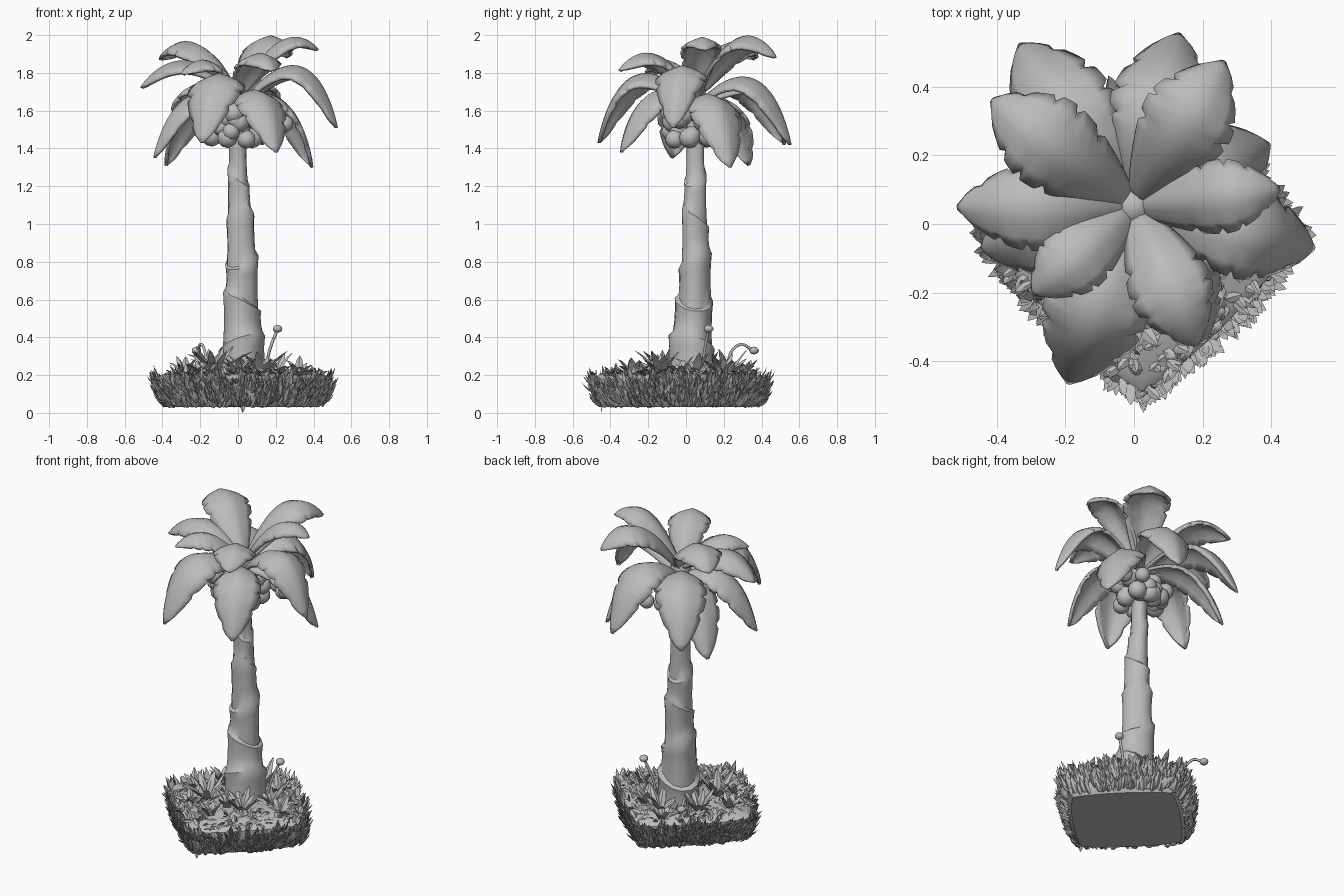
import bpy, bmesh, math, random
from mathutils import Vector

random.seed(7)
rnd = random.uniform
UP = Vector((0, 0, 1))
if bpy.data.objects.get("Cube"):
    bpy.data.objects.remove(bpy.data.objects["Cube"])

grey = bpy.data.materials.new("plain_grey")
grey.use_nodes = True
grey.diffuse_color = (0.5, 0.5, 0.5, 1)
grey.node_tree.nodes["Principled BSDF"].inputs["Base Color"].default_value = (0.5, 0.5, 0.5, 1)


def finish(bm, name, angle=40):
    bmesh.ops.recalc_face_normals(bm, faces=bm.faces[:])
    mesh = bpy.data.meshes.new(name)
    bm.to_mesh(mesh)
    bm.free()
    mesh.materials.append(grey)
    ob = bpy.data.objects.new(name, mesh)
    bpy.context.collection.objects.link(ob)
    bpy.ops.object.select_all(action='DESELECT')
    bpy.context.view_layer.objects.active = ob
    ob.select_set(True)
    bpy.ops.object.shade_smooth_by_angle(angle=math.radians(angle))
    return ob


def skin(bm, rings, closed=True):
    """Join rows of points with quads."""
    rows = [[bm.verts.new(p) for p in ring] for ring in rings]
    n = len(rows[0])
    for a, b in zip(rows, rows[1:]):
        for i in range(n if closed else n - 1):
            j = (i + 1) % n
            bm.faces.new((a[i], a[j], b[j], b[i]))
    return rows


def blade(bm, base, direction, length, width, droop=0.0, ridge=0.5):
    """Flattened three-sided spike; droop bends it down, a negative one up."""
    d = direction.normalized()
    side = d.cross(UP)
    side = side.normalized() if side.length > 0.01 else Vector((1, 0, 0))
    out = side.cross(d)

    def ring(t, w):
        c = base + d * length * t - UP * droop * length * t * t
        return [c + side * w, c + out * w * ridge, c - side * w]
    rows = skin(bm, [ring(0, width * 0.7), ring(0.45, width), ring(0.75, width * 0.65)])
    tip = bm.verts.new(base + d * length - UP * droop * length)
    bm.faces.new(rows[0])
    for i in range(3):
        bm.faces.new((rows[-1][i], rows[-1][(i + 1) % 3], tip))


# Ground block: rounded square standing on its corner
MID = Vector((0.025, -0.035, 0))


def edge(a, h, z):
    r = h / (abs(math.cos(a)) ** 1.15 + abs(math.sin(a)) ** 1.15) ** (1 / 1.15)
    return MID + Vector((r * math.cos(a), r * math.sin(a), z))


bm = bmesh.new()
levels = [(0.03, 0.4), (0.06, 0.43), (0.13, 0.455), (0.18, 0.455), (0.205, 0.42), (0.22, 0.15)]
rows = skin(bm, [[edge(math.tau * i / 48, h, z) for i in range(48)] for z, h in levels])
bm.faces.new(rows[0])
bm.faces.new(rows[-1])
finish(bm, "ground_block")

# Dense grass skirt round the sides, curling upwards
bm = bmesh.new()
for i in range(1100):
    a, z = rnd(0, math.tau), rnd(0.03, 0.165)
    p = edge(a, 0.41 + 0.35 * min(z, 0.12), z)
    out = Vector((math.cos(a), math.sin(a), 0))
    d = out * rnd(0.25, 0.9) + UP * rnd(0.2, 0.7) + Vector((rnd(-.3, .3), rnd(-.3, .3), 0))
    blade(bm, p, d, rnd(0.05, 0.075), rnd(0.011, 0.018), -rnd(0.2, 0.6), -0.7)
blade(bm, edge(-math.pi / 2, 0.4, 0.05), Vector((0, -0.3, -1)), 0.052, 0.012)
finish(bm, "grass_skirt")

# Short grass on top
bm = bmesh.new()
for i in range(560):
    a, h = rnd(0, math.tau), 0.45 * math.sqrt(rnd(0.1, 1))
    d = Vector((rnd(-1, 1), rnd(-1, 1), rnd(0.3, 1)))
    blade(bm, edge(a, h, 0.195), d, rnd(0.05, 0.08), rnd(0.011, 0.018), rnd(0, 0.4))
finish(bm, "top_grass")

# Broad-leaved tufts around the foot of the trunk: x, y, blade length
tufts = [(-0.13, -0.12, 0.28), (0.12, -0.13, 0.22), (0.2, 0.05, 0.19), (0.02, 0.23, 0.2),
         (-0.16, 0.1, 0.21), (-0.28, -0.03, 0.16), (0.32, -0.03, 0.16), (0.0, -0.28, 0.15),
         (0.03, -0.15, 0.18), (0.15, 0.19, 0.18), (-0.05, 0.31, 0.13), (-0.18, -0.21, 0.15)]
bm = bmesh.new()
for x, y, length in tufts:
    turn = rnd(0, 1)
    for k in range(9):
        a = math.tau * (k + turn) / 9
        d = Vector((math.cos(a), math.sin(a), rnd(0.8, 2.2)))
        blade(bm, Vector((x, y, 0.19)), d, length * rnd(0.75, 1.1), 0.022, rnd(0.1, 0.4))
finish(bm, "leafy_tufts")


def tube(name, pts, radius):
    cu = bpy.data.curves.new(name, 'CURVE')
    cu.dimensions = '3D'
    cu.bevel_depth = radius
    cu.bevel_resolution = 1
    sp = cu.splines.new('BEZIER')
    sp.bezier_points.add(len(pts) - 1)
    for bp, p in zip(sp.bezier_points, pts):
        bp.co = p
        bp.handle_left_type = bp.handle_right_type = 'AUTO'
    cu.use_fill_caps = True
    cu.materials.append(grey)
    bpy.context.collection.objects.link(bpy.data.objects.new(name, cu))


def ball(bm, centre, radius, squash=1.0):
    made = bmesh.ops.create_icosphere(bm, subdivisions=2, radius=radius)["verts"]
    for v in made:
        v.co = Vector((v.co.x, v.co.y, v.co.z * squash)) + Vector(centre)


# Two sprouts with small buds
sprouts = [[(0.14, 0.08, 0.2), (0.17, 0.1, 0.34), (0.21, 0.12, 0.445)],
           [(-0.16, 0.2, 0.2), (-0.19, 0.28, 0.36), (-0.22, 0.36, 0.33)]]
bm = bmesh.new()
for pts in sprouts:
    tube("sprout_stem", pts, 0.008)
    ball(bm, pts[-1], 0.026, 0.8)
finish(bm, "sprout_buds")

# Trunk: tapering, slightly leaning, with slanted overlapping bands
stations = [(0.17, 0.025, 0.03, 0.135), (0.3, 0.02, 0.032, 0.118), (0.6, 0.017, 0.045, 0.09),
            (0.9, 0.015, 0.047, 0.075), (1.2, 0.007, 0.047, 0.056), (1.4, 0, 0.05, 0.045),
            (1.72, 0, 0.05, 0.05)]


def trunk_at(z):
    for a, b in zip(stations, stations[1:]):
        if z <= b[0]:
            break
    f = (z - a[0]) / (b[0] - a[0])
    return [p + (q - p) * f for p, q in zip(a, b)]


bm = bmesh.new()
rings = []
for band in range(7):
    z0, tilt, phase = 0.17 + band * 0.22, 0.06 if band else 0, band * 2.3
    tilt_next, phase_next = 0.06 if band < 6 else 0, phase + 2.3
    for f, swell in ((0, 0.95), (0.3, 0.95), (0.65, 1.01), (0.9, 1.11)):
        ring = []
        for i in range(14):
            a = math.tau * i / 14
            slant = (1 - f) * tilt * math.sin(a + phase) + f * tilt_next * math.sin(a + phase_next)
            z, x, y, r = trunk_at(z0 + 0.22 * f)
            r *= swell * (1 + 0.06 * math.sin(3 * a + band))
            ring.append((x + r * math.cos(a), y + r * math.sin(a), z + slant))
        rings.append(ring)
rows = skin(bm, rings)
bm.faces.new(rows[0])
bm.faces.new(rows[-1])
finish(bm, "trunk", 38)

# Crown heart where the fronds meet
bm = bmesh.new()
ball(bm, (0, 0.05, 1.68), 0.06)
finish(bm, "crown_heart")

# Fruit cluster under the crown, packed close
bm = bmesh.new()
for k in range(40):
    a = k * 2.4
    r = rnd(0.07, 0.14)
    ball(bm, (-0.02 + r * math.cos(a), 0.04 + r * math.sin(a), 1.6 - rnd(0, 0.16)), rnd(0.045, 0.058))
for x, y, z in ((0.25, 0.12, 1.53), (0.2, 0.16, 1.5), (0.12, 0.22, 1.5)):
    ball(bm, (x, y, z), 0.045)
finish(bm, "fruit_cluster")

# Fronds: tip x, y, z, height at the middle, half width
fronds = [
    (-0.41, 0.36, 1.87, 1.94, 0.12), (0.26, 0.47, 1.88, 1.97, 0.12),
    (0.42, 0.1, 1.92, 1.955, 0.09), (0.18, -0.35, 1.81, 1.885, 0.105),
    (-0.29, -0.2, 1.79, 1.85, 0.09), (-0.51, 0.05, 1.72, 1.85, 0.11),
    (-0.33, 0.52, 1.42, 1.73, 0.13), (0.13, 0.55, 1.42, 1.75, 0.13),
    (0.39, 0.23, 1.3, 1.63, 0.125), (0.52, -0.07, 1.51, 1.82, 0.12),
    (0.2, -0.34, 1.38, 1.67, 0.12), (-0.19, -0.46, 1.43, 1.77, 0.135),
    (-0.44, -0.07, 1.35, 1.65, 0.11), (-0.38, 0.33, 1.31, 1.62, 0.11)]
ROWS = 26
COLS = (-1, -0.7, -0.3, 0, 0.3, 0.7, 1)
for x, y, zt, zm, half in fronds:
    tip = Vector((x, y, zt))
    root = Vector((x * 0.05, 0.05 + (y - 0.05) * 0.05, 1.7 if zt > 1.7 else 1.64))
    reach = 0.55 if zt > 1.7 else 0.7
    bend = root.lerp(tip, reach)
    bend.z = 2 * zm - (root.z + tip.z) / 2
    bm = bmesh.new()
    rings = []
    for i in range(ROWS + 1):
        t = i / ROWS
        p = root * (1 - t) ** 2 + bend * 2 * t * (1 - t) + tip * t * t
        tangent = ((bend - root) * (1 - t) + (tip - bend) * t).normalized()
        side = tangent.cross(UP).normalized()
        normal = side.cross(tangent)
        w = half * max(0, math.sin(math.pi * t ** 1.2)) ** 0.64 + 0.025 * (1 - t) + 0.002
        ring = []
        for s in COLS:
            notch = 0.84 if abs(s) == 1 and t > 0.3 and (i + (s > 0) * 2) % 5 == 0 else 1
            ring.append(p + side * w * s * notch
                        - normal * w * (0.42 * s * s - 0.06 * (s == 0)))
        rings.append(ring)
    skin(bm, rings, closed=False)
    ob = finish(bm, "frond", 50)
    solid = ob.modifiers.new("thickness", 'SOLIDIFY')
    solid.thickness = 0.018
    solid.offset = 0
